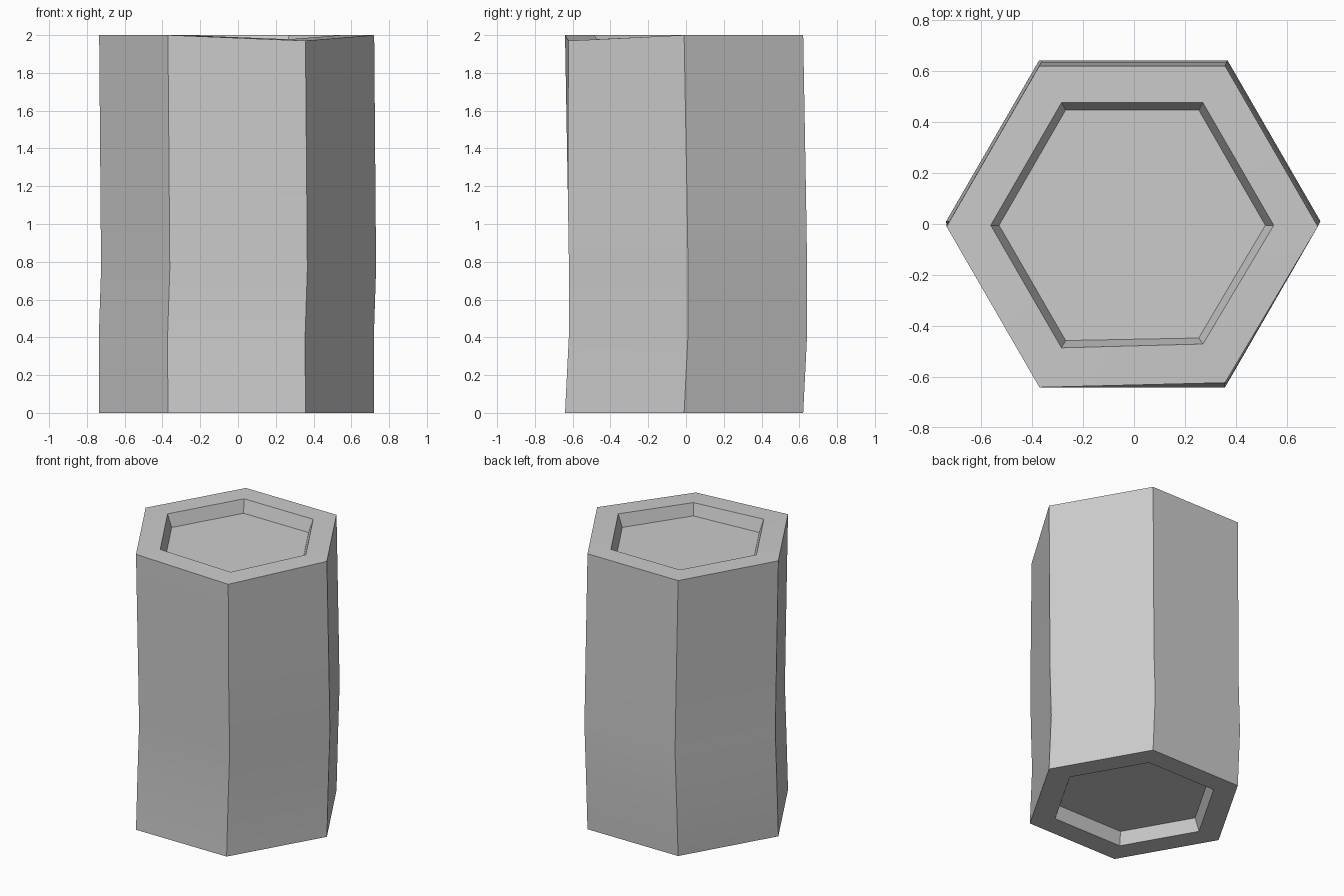
import bpy, bmesh
from math import cos, sin, pi

if "Cube" in bpy.data.objects:
    bpy.data.objects.remove(bpy.data.objects["Cube"])

bm = bmesh.new()
CX, CY, R = -0.007, -0.01, 0.728


def ring(r, z, dx=0.0, dy=0.0, tweak=None):
    """Hexagon of vertices; tweak nudges the front-right corner."""
    vs = [bm.verts.new((CX + dx + r * cos(i * pi / 3),
                        CY + dy + r * sin(i * pi / 3), z)) for i in range(6)]
    if tweak:
        for k in range(3):
            vs[5].co[k] += tweak[k]
    return vs


# Profile from the bottom recess, up the slightly bent sides, into the top recess
rings = [
    ring(0.522, 0.09, 0, 0.005),
    ring(0.555, 0.0, 0, 0.005),
    ring(R, 0.0),
    ring(R, 0.40, -0.002, 0.020),
    ring(R, 0.76, 0.010, 0.021),
    ring(R, 1.15, 0.007, 0.015),
    ring(R, 2.0, 0, 0, (0, 0.018, -0.03)),
    ring(0.555, 2.0, 0, 0.005, (0, 0.015, -0.022)),
    ring(0.522, 1.91, 0, 0.005, (0, 0.010, -0.015)),
]
for a, b in zip(rings, rings[1:]):
    for i in range(6):
        j = (i + 1) % 6
        bm.faces.new((a[i], a[j], b[j], b[i]))

# Recess floors
bm.faces.new(rings[0][::-1])
bm.faces.new(rings[-1])
bmesh.ops.recalc_face_normals(bm, faces=bm.faces)

me = bpy.data.meshes.new("hex_column")
bm.to_mesh(me)
bm.free()
column = bpy.data.objects.new("hex_column", me)
bpy.context.collection.objects.link(column)
bpy.context.view_layer.objects.active = column
column.select_set(True)
bpy.ops.object.shade_smooth_by_angle(angle=pi / 6)
